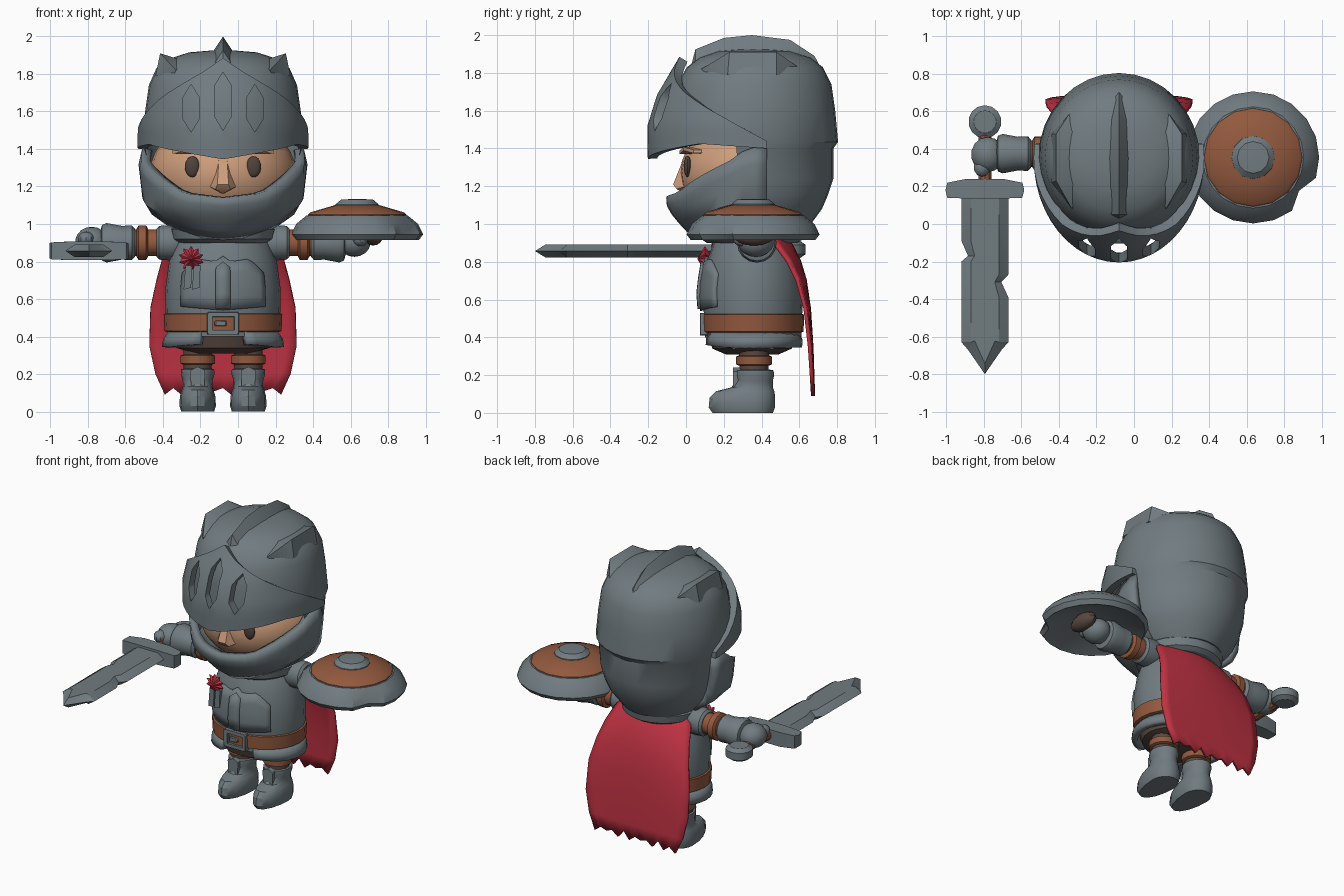
import bpy, bmesh, math
from mathutils import Matrix, Vector

if "Cube" in bpy.data.objects:
    bpy.data.objects.remove(bpy.data.objects["Cube"])

CX, CY = -0.08, 0.35          # body axis


def mat(name, rgb):
    m = bpy.data.materials.new(name)
    m.diffuse_color = (*rgb, 1)
    m.use_nodes = True
    m.node_tree.nodes["Principled BSDF"].inputs["Base Color"].default_value = m.diffuse_color
    return m


STEEL = mat("steel_grey", (.165, .2, .217))
BROWN = mat("leather_brown", (.29, .1, .048))
DARK = mat("dark_brown", (.1, .065, .052))
RED = mat("cape_red", (.52, .032, .055))
SKIN = mat("skin", (.62, .34, .2))
EYE = mat("eye_dark", (.08, .055, .045))


def finish(bm, name, m, M=Matrix(), fix=True):
    bm.transform(M)
    if fix:
        bmesh.ops.recalc_face_normals(bm, faces=bm.faces)
    me = bpy.data.meshes.new(name)
    bm.to_mesh(me)
    bm.free()
    me.materials.append(m)
    ob = bpy.data.objects.new(name, me)
    bpy.context.collection.objects.link(ob)
    return ob


def lerp(t, x, k=1):
    """Piecewise linear lookup of column k in a table sorted by column 0."""
    for a, b in zip(t, t[1:]):
        if x <= b[0]:
            f = max(0, (x - a[0]) / (b[0] - a[0]))
            return a[k] + f * (b[k] - a[k])
    return t[-1][k]


def loft(name, m, rings, cx=CX, cy=CY, n=24, M=Matrix(), drop=None):
    """Closed stack of ellipses (z, rx, front r, back r); short rings are circles."""
    bm = bmesh.new()
    loops = []
    for r in rings:
        z, rx = r[:2]
        rf, rb = (r[2], r[3]) if len(r) == 4 else (rx, rx)
        loop = []
        for i in range(n):
            a = math.tau * i / n
            c = math.cos(a)
            loop.append(bm.verts.new((cx + rx * math.sin(a), cy - (rf if c > 0 else rb) * c, z)))
        loops.append(loop)
    for p, q in zip(loops, loops[1:]):
        for i in range(n):
            j = (i + 1) % n
            bm.faces.new((p[i], p[j], q[j], q[i]))
    bm.faces.new(loops[0][::-1])
    bm.faces.new(loops[-1])
    if drop:
        bad = [f for f in bm.faces if drop(f.calc_center_median())]
        bmesh.ops.delete(bm, geom=bad, context='FACES')
    return finish(bm, name, m, M)


def shell(name, m, prof, lo, hi, a0, a1, na, nz, thick):
    """Curved plate around the body axis; lo and hi give edge heights by angle."""
    bm = bmesh.new()
    g = []
    for j in range(nz + 1):
        row = []
        for i in range(na + 1):
            d = a0 + (a1 - a0) * i / na
            a = math.radians(d)
            zl, zh = lerp(lo, abs(d)), lerp(hi, abs(d))
            z = zl + (zh - zl) * j / nz
            row.append(bm.verts.new((CX + lerp(prof, z) * math.sin(a), CY - lerp(prof, z, 2) * math.cos(a), z)))
        g.append(row)
    for j in range(nz):
        for i in range(na):
            bm.faces.new((g[j][i], g[j][i + 1], g[j + 1][i + 1], g[j + 1][i]))
    ob = finish(bm, name, m, fix=False)
    s = ob.modifiers.new("thickness", 'SOLIDIFY')
    s.thickness, s.offset = thick, -1
    return ob


def hull(name, m, pts):
    bm = bmesh.new()
    for p in pts:
        bm.verts.new(p)
    bmesh.ops.convex_hull(bm, input=bm.verts)
    return finish(bm, name, m)


def ball(name, m, c, r, n=20):
    bm = bmesh.new()
    bmesh.ops.create_uvsphere(bm, u_segments=n, v_segments=n // 2 + 2, radius=1)
    return finish(bm, name, m, Matrix.Translation(c) @ Matrix.Diagonal((*r, 1)))


def box(name, m, x0, x1, y0, y1, z0, z1, bev=.01):
    ob = hull(name, m, [(x, y, z) for x in (x0, x1) for y in (y0, y1) for z in (z0, z1)])
    b = ob.modifiers.new("bevel", 'BEVEL')
    b.width, b.segments = bev, 1
    return ob


def bake(ob):
    me = bpy.data.meshes.new_from_object(ob.evaluated_get(bpy.context.evaluated_depsgraph_get()))
    ob.modifiers.clear()
    ob.data = me


# Helmet dome with a face opening
loft("helmet_dome", STEEL, [(.97, .26, .25, .29), (1.08, .35, .33, .37), (1.15, .38, .38, .40), (1.24, .40, .40, .43),
     (1.40, .42, .42, .43), (1.435, .43, .43, .455), (1.6, .415, .43, .44), (1.74, .395, .40, .42),
     (1.83, .355, .345, .375), (1.88, .29, .28, .31), (1.915, .18, .18, .2), (1.925, .06, .06, .07)], n=32,
     drop=lambda c: c.z < 1.42 and c.y < CY - .08)
# Visor with three slots
visor = shell("visor", STEEL, [(1.3, .44, .55), (1.4, .455, .555), (1.53, .455, .555), (1.69, .425, .505), (1.88, .37, .385)],
              [(0, 1.345), (30, 1.385), (60, 1.425), (98, 1.40)],
              [(0, 1.885), (15, 1.815), (50, 1.675), (75, 1.56), (98, 1.44)], -98, 98, 26, 6, .05)
cutters = []
for dx, z0, z1 in ((-.17, 1.49, 1.745), (0, 1.5, 1.81), (.17, 1.49, 1.745)):
    c = hull("slot_cutter", STEEL, [(CX + dx + x, y, z) for y in (-.4, .2) for x, z in
             ((0, z0), (0, z1), (-.043, z0 + .07), (.043, z0 + .07), (-.043, z1 - .07), (.043, z1 - .07))])
    c.hide_render = True
    b = visor.modifiers.new("slot", 'BOOLEAN')
    b.object, b.operation, b.solver = c, 'DIFFERENCE', 'EXACT'
    cutters.append(c)
bake(visor)
for c in cutters:
    bpy.data.objects.remove(c)
# Chin guard
shell("chin_guard", STEEL, [(.915, .17, .29), (.97, .27, .36), (1.08, .42, .45), (1.14, .43, .455), (1.33, .452, .46), (1.4, .43, .45)],
      [(0, .915), (60, .93), (100, .97)], [(0, 1.14), (30, 1.165), (55, 1.26), (75, 1.335), (88, 1.41), (100, 1.40)],
      -100, 100, 24, 5, .05)
# Crests on the dome
ridge = [(.03, 1.85), (.05, 1.925), (.2, 1.985), (.35, 2), (.55, 1.975), (.68, 1.89), (.74, 1.78)]
hull("centre_crest", STEEL, [(CX, y, z) for y, z in ridge] +
     [(CX + s * .05, y, z - .075) for y, z in ridge[1:-1] for s in (-1, 1)])
for s in (-1, 1):
    hull("side_crest", STEEL, [(CX + s * x, y, z) for x, y, z in (
        (.25, .08, 1.82), (.25, .61, 1.82), (.335, .23, 1.91), (.335, .48, 1.91), (.21, .2, 1.87), (.21, .5, 1.87),
        (.36, .22, 1.79), (.36, .48, 1.79), (.27, .12, 1.78), (.27, .58, 1.78))])

# Face
ball("head", SKIN, (CX, CY, 1.27), (.39, .38, .3), 28)
hull("nose", SKIN, [(CX + x, y, z) for x, y, z in ((-.02, .0, 1.38), (.02, .0, 1.38), (-.075, .0, 1.2), (.075, .0, 1.2),
     (-.04, -.05, 1.185), (.04, -.05, 1.185), (-.03, -.068, 1.21), (.03, -.068, 1.21), (0, -.01, 1.16))])
for s in (-1, 1):
    ball("eye", EYE, (CX + s * .163, .008, 1.305), (.04, .02, .056), 16)
    hull("eyebrow", SKIN, [(CX + s * x, y, z + h) for x, y0, z in ((.085, -.02, 1.37), (.19, .0, 1.39), (.27, .055, 1.375))
                           for y in (y0 - .015, y0 + .03) for h in (0, .018)])

# Torso, collar, hips, belt
torso = [(.40, .29, .25, .26), (.52, .305, .255, .265), (.65, .308, .265, .272), (.8, .287, .24, .25),
         (.9, .25, .205, .21), (.97, .2, .17, .18)]
loft("torso", STEEL, torso)
loft("collar", STEEL, [(.90, .24), (.92, .27), (.97, .28), (1.0, .25)])
loft("hips", DARK, [(.31, .15, .14, .14), (.34, .25, .21, .21), (.43, .28, .24, .24)])
loft("belt", BROWN, [(.425, .3, .25, .26), (.43, .312, .262, .272), (.52, .316, .266, .276), (.525, .3, .25, .26)])
plate = [(z, a + .014, b + .018) for z, a, b, _ in torso]
shell("chest_plate", STEEL, plate, [(0, .54), (45, .56)], [(0, .83), (8, .80), (28, .815), (45, .74)], -45, 45, 14, 4, .03)
shell("chest_ridge", STEEL, [(z, a + .01, b + .014) for z, a, b in plate], [(0, .55), (7, .55)], [(0, .80), (7, .77)],
      -7, 7, 2, 3, .03)
for s in (-1, 1):
    a0, a1 = sorted((s * 23, s * 178))
    shell("skirt_plate", STEEL, [(.345, .325, .265), (.38, .325, .27), (.43, .29, .25)], [(0, .365), (23, .36), (60, .345), (180, .345)],
          [(0, .43), (180, .43)], a0, a1, 14, 2, .04)
# Buckle
for n, x0, x1, z0, z1 in (("top", -.165, .005, .505, .53), ("bottom", -.165, .005, .41, .435), ("left", -.165, -.135, .41, .53),
                          ("right", -.02, .005, .41, .53), ("tongue", -.125, -.06, .455, .485)):
    box("buckle_" + n, STEEL, x0, x1, .075, .115, z0, z1, .006)
# Rosette with ribbons
bm = bmesh.new()
ring = [bm.verts.new((math.sin(i * math.pi / 10) * r, -.005, math.cos(i * math.pi / 10) * r))
        for i in range(20) for r in ((.068, .048)[i % 2],)]
tip, back = bm.verts.new((0, -.045, 0)), bm.verts.new((0, .04, 0))
for i in range(20):
    bm.faces.new((ring[i], ring[(i + 1) % 20], tip))
    bm.faces.new((ring[(i + 1) % 20], ring[i], back))
finish(bm, "rosette", RED, Matrix.Translation((-.25, .105, .815)))
for dx in (-.03, .015):
    hull("ribbon", STEEL, [(-.25 + dx + x, y, z) for y in (.085, .13)
                           for x, z in ((0, .78), (.035, .78), (-.01, .65), (.01, .665), (.03, .66))])

# Arms
for s in (-1, 1):
    M = Matrix.Translation((CX, .375, .9)) @ Matrix.Rotation(s * math.pi / 2, 4, 'Y')
    for n, m, rings in (
            ("shoulder", STEEL, [(.2, .07), (.24, .09), (.27, .095), (.34, .09), (.355, .075)]),
            ("sleeve", BROWN, [(.3, .07), (.5, .07)]),
            ("arm_band", BROWN, [(.40, .075), (.41, .092), (.45, .092), (.46, .075)]),
            ("gauntlet", STEEL, [(.47, .075), (.485, .092), (.54, .09), (.62, .105), (.645, .095), (.655, .06)])):
        loft(n, m, rings, 0, 0, 16, M)
    ball("hand", STEEL, (CX + s * .7, .37, .905), (.09, .095, .08), 14)
    ball("thumb", STEEL, (CX + s * .73, .30, .92), (.045, .05, .04), 10)

# Sword
bm = bmesh.new()
half = [(0, -.8), (.09, -.67), (.125, -.63), (.125, -.39), (.088, -.31), (.125, -.27), (.125, .16)]
left = [(-.125, .16), (-.125, -.09), (-.09, -.17), (-.125, -.2), (-.125, -.63), (-.09, -.67)]
outline = half + left
edge = [bm.verts.new((x, y, 0)) for x, y in outline]
for h in (-.034, .034):
    inner = [bm.verts.new((x * .6, y if y > -.66 else y * .93, h)) for x, y in outline]
    for i in range(len(edge)):
        j = (i + 1) % len(edge)
        bm.faces.new((edge[i], edge[j], inner[j], inner[i]))
    bm.faces.new(inner)
finish(bm, "blade", STEEL, Matrix.Translation((-.795, 0, .857)))
hull("guard", STEEL, [(-.795 + s * x, .19 + y, .857 + z) for s in (-1, 1) for x, y, z in (
    (.2, -.05, -.045), (.2, .03, -.045), (.2, -.05, .045), (.2, .03, .045), (.1, .05, -.05), (.1, .05, .05),
    (.08, -.055, -.05), (.08, -.055, .05), (.21, -.01, -.04), (.21, -.01, .04))])
TY = Matrix.Rotation(-math.pi / 2, 4, 'X')
loft("grip", BROWN, [(.2, .036), (.5, .036)], 0, 0, 10, Matrix.Translation((-.795, 0, .865)) @ TY)
loft("pommel", STEEL, [(-.045, .06), (-.025, .088), (.025, .088), (.045, .06)], -.795, .545, 14, Matrix.Translation((0, 0, .865)))

# Shield with a chipped rim
rim = loft("shield_rim", STEEL, [(.985, .05), (.98, .18), (.915, .33), (.945, .352), (1.0, .325), (1.045, .27), (1.05, .1)], .635, .355, 20)
for v in rim.data.vertices:
    d = Vector((v.co.x - .635, v.co.y - .355))
    a = math.degrees(math.atan2(d.y, d.x))
    if d.length > .3 and -40 < a < -30:
        v.co.x, v.co.y = .635 + d.x * .86, .355 + d.y * .86
loft("shield_face", BROWN, [(1.02, .265), (1.05, .262), (1.062, .25), (1.1, .12), (1.1, .05)], .635, .355, 16)
loft("shield_boss", STEEL, [(1.07, .118), (1.105, .115), (1.13, .085), (1.133, .03)], .635, .355, 12)
ball("shield_strap", DARK, (.72, .36, .94), (.055, .11, .055), 12)

# Cape with a ragged hem
rows = [(.09, .31, .662, 0), (.2, .36, .66, .005), (.35, .392, .655, .01), (.55, .385, .642, .02), (.7, .35, .62, .04),
        (.8, .32, .59, .06), (.88, .29, .55, .08), (.95, .25, .5, .09)]
bm = bmesh.new()
N = 14
g = [[bm.verts.new((CX + w * u, y - k * u * u, z + (.035 * (i % 2) + .02 * (i % 3 == 0) if not r and 0 < i < N else 0)))
      for i in range(N + 1) for u in (2 * i / N - 1,)] for r, (z, w, y, k) in enumerate(rows)]
for p, q in zip(g, g[1:]):
    for i in range(N):
        bm.faces.new((p[i], p[i + 1], q[i + 1], q[i]))
finish(bm, "cape", RED, fix=False).modifiers.new("thickness", 'SOLIDIFY').thickness = .02

# Legs
for x in (-.215, .055):
    loft("leg", DARK, [(.15, .075), (.38, .08)], x, .36, 14)
    loft("knee_band", BROWN, [(.25, .08), (.257, .095), (.298, .095), (.305, .08)], x, .36, 14)
    loft("boot", STEEL, [(0, .088, .22, .1), (.03, .097, .24, .112), (.08, .095, .235, .112), (.115, .085, .2, .108),
                         (.135, .078, .12, .1), (.17, .08, .095, .1), (.2, .09, .1, .107), (.225, .088, .098, .103), (.23, .07, .07, .08)], x, .36, 16)
    hull("boot_flap", STEEL, [(x + a, y, z) for y in (.25, .3) for a, z in ((-.04, .22), (.04, .22), (0, .24), (-.035, .13), (.035, .13), (0, .11))])

# Smooth shading with sharp creases
for ob in bpy.context.scene.objects:
    ob.select_set(ob.type == 'MESH')
bpy.context.view_layer.objects.active = visor
bpy.ops.object.shade_smooth_by_angle(angle=math.radians(32))
